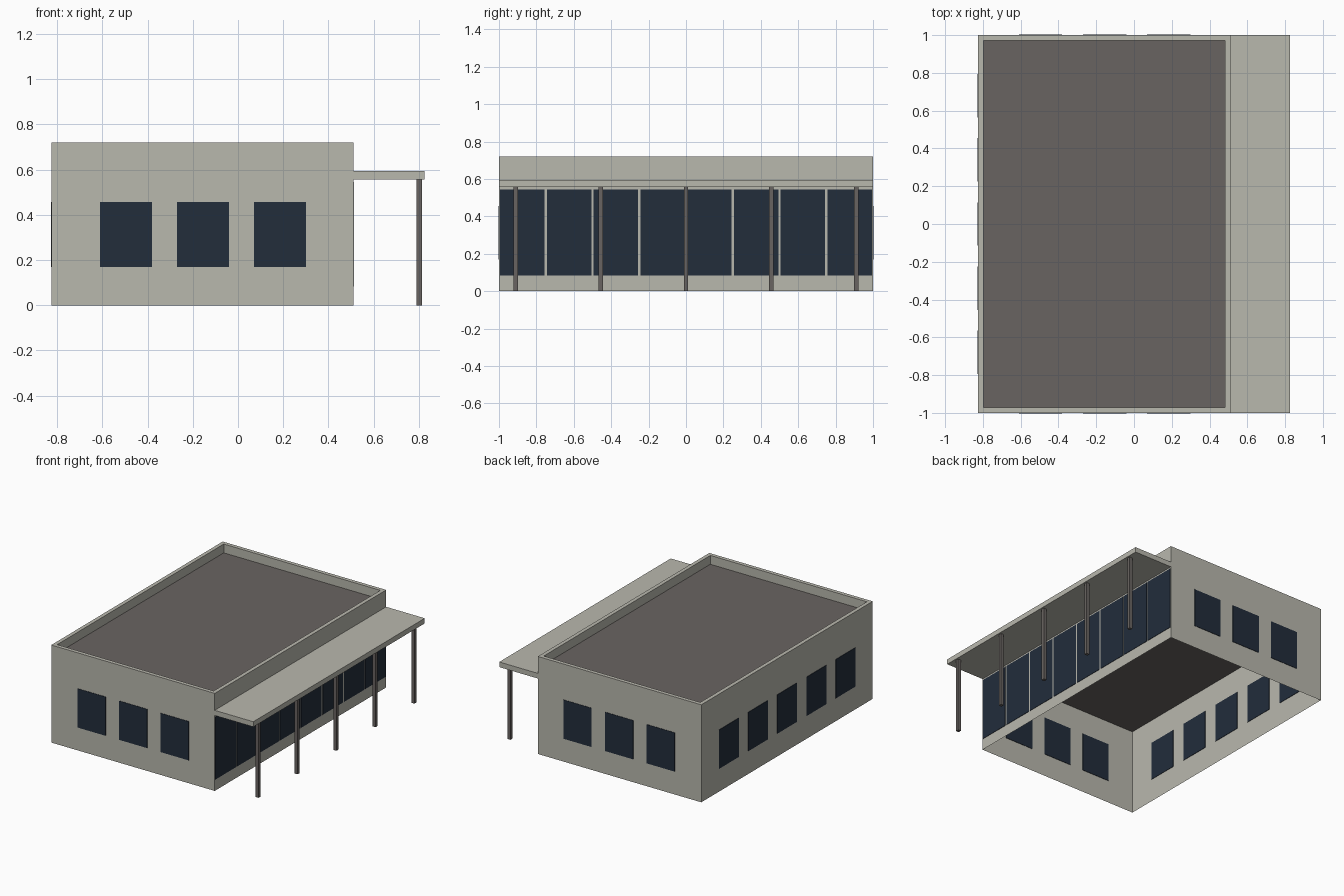
import bpy, bmesh
from mathutils import Vector

cube = bpy.data.objects.get("Cube")
if cube:
    bpy.data.objects.remove(cube)


def material(name, rgb):
    m = bpy.data.materials.new(name)
    m.use_nodes = True
    m.diffuse_color = (*rgb, 1)
    m.node_tree.nodes["Principled BSDF"].inputs["Base Color"].default_value = (*rgb, 1)
    return m


PLASTER = material("pale_plaster", (0.485, 0.479, 0.423))
ROOFING = material("brown_grey", (0.141, 0.127, 0.120))
GLASS = material("dark_blue_glass", (0.016, 0.026, 0.044))


def finish(name, bm, *mats):
    mesh = bpy.data.meshes.new(name)
    bm.to_mesh(mesh)
    bm.free()
    for m in mats:
        mesh.materials.append(m)
    obj = bpy.data.objects.new(name, mesh)
    bpy.context.collection.objects.link(obj)
    return obj


def box_bmesh(lo, hi):
    lo, hi = Vector(lo), Vector(hi)
    bm = bmesh.new()
    bmesh.ops.create_cube(bm, size=1)
    for v in bm.verts:
        v.co = (lo + hi) / 2 + v.co * (hi - lo)
    return bm


def box(name, lo, hi, mat):
    return finish(name, box_bmesh(lo, hi), mat)


LEFT, RIGHT, END, TOP = -0.825, 0.51, 1.0, 0.72
ROOF_Z, RIM, PLATE = 0.655, 0.04, 0.003

# Walls: an open-bottomed shell with a sunken roof behind a parapet
bm = box_bmesh((LEFT, -END, 0), (RIGHT, END, TOP))
bm.normal_update()
bottom = [f for f in bm.faces if f.normal.z < -0.5]
bmesh.ops.delete(bm, geom=bottom, context='FACES_ONLY')
roof = next(f for f in bm.faces if f.normal.z > 0.5)
bmesh.ops.inset_region(bm, faces=[roof], thickness=RIM)
sunk = bmesh.ops.extrude_discrete_faces(bm, faces=[roof])["faces"][0]
for v in sunk.verts:
    v.co.z = ROOF_Z
sunk.material_index = 1
finish("walls_and_roof", bm, PLASTER, ROOFING)

# Roof underside, reaching the outer walls
box("ceiling", (LEFT + 0.001, -END + 0.001, ROOF_Z - 0.02),
    (RIGHT - 0.001, END - 0.001, ROOF_Z - 0.005), ROOFING)

# Windows in both end walls
SILL, HEAD, HALF = 0.17, 0.457, 0.115
for side, y in (("front", -END), ("back", END)):
    for i in range(3):
        x = -0.495 + 0.34 * i
        box(f"{side}_window_{i + 1}", (x - HALF, y - PLATE, SILL),
            (x + HALF, y + PLATE, HEAD), GLASS)

# Windows in the long plain wall
for i in range(5):
    y = 0.34 * (i - 2)
    box(f"side_window_{i + 1}", (LEFT - PLATE, y - HALF, SILL),
        (LEFT + PLATE, y + HALF, HEAD), GLASS)

# Glazed shopfront with narrow gaps between panes
for i in range(8):
    y = -END + 0.25 * i
    box(f"glazing_pane_{i + 1}", (RIGHT - PLATE, y + 0.006, 0.083),
        (RIGHT + PLATE, y + 0.244, 0.545), GLASS)

# Canopy and its posts
CANOPY_Z = 0.557
box("canopy", (RIGHT, -END, CANOPY_Z), (-LEFT, END, 0.595), PLASTER)
for i in range(5):
    y = 0.455 * (i - 2)
    box(f"canopy_post_{i + 1}", (0.789, y - 0.012, 0),
        (0.813, y + 0.012, CANOPY_Z), ROOFING)
